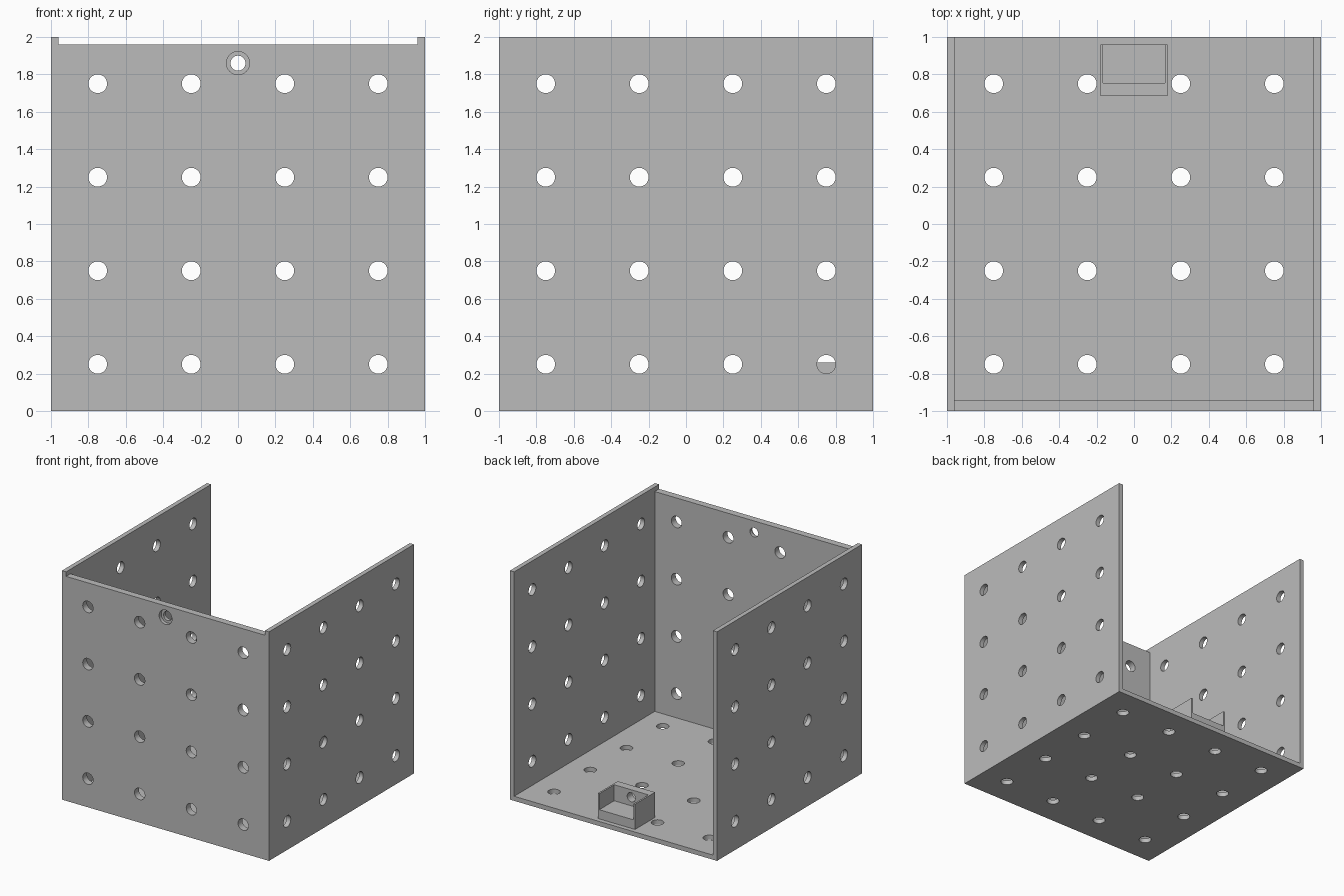
import bpy, bmesh, math
from mathutils import Matrix, Vector

cube = bpy.data.objects.get("Cube")
if cube:
    bpy.data.objects.remove(cube, do_unlink=True)

GREY = (0.5, 0.5, 0.5, 1)
mat = bpy.data.materials.new("plain grey")
mat.use_nodes = True
mat.diffuse_color = GREY
mat.node_tree.nodes["Principled BSDF"].inputs["Base Color"].default_value = GREY

HOLE_R = 0.05
GRID = (-0.75, -0.25, 0.25, 0.75)


def add_box(bm, lo, hi):
    lo, hi = Vector(lo), Vector(hi)
    bmesh.ops.create_cube(bm, size=1, matrix=Matrix.Translation((lo + hi) / 2) @ Matrix.Diagonal((*(hi - lo), 1)))


def add_drill(bm, start, end, radius):
    start, end = Vector(start), Vector(end)
    axis = end - start
    turn = axis.to_track_quat("Z", "Y").to_matrix().to_4x4()
    bmesh.ops.create_cone(bm, cap_ends=True, segments=48, radius1=radius, radius2=radius,
                          depth=axis.length, matrix=Matrix.Translation((start + end) / 2) @ turn)


def make_object(name, bm):
    mesh = bpy.data.meshes.new(name)
    bm.to_mesh(mesh)
    bm.free()
    mesh.materials.append(mat)
    obj = bpy.data.objects.new(name, mesh)
    bpy.context.collection.objects.link(obj)
    return obj


def make_box(name, lo, hi):
    bm = bmesh.new()
    add_box(bm, lo, hi)
    return make_object(name, bm)


def cut(target, bm):
    cutter = make_object("cutter", bm)
    cutter.hide_render = True
    mod = target.modifiers.new("cut", "BOOLEAN")
    mod.operation = "DIFFERENCE"
    mod.solver = "EXACT"
    mod.object = cutter
    bpy.context.view_layer.objects.active = target
    bpy.ops.object.modifier_apply(modifier=mod.name)
    bpy.data.objects.remove(cutter, do_unlink=True)


def smooth(obj):
    bpy.ops.object.select_all(action="DESELECT")
    obj.select_set(True)
    bpy.context.view_layer.objects.active = obj
    bpy.ops.object.shade_smooth_by_angle(angle=math.radians(30))


# Box shell: floor, two sides and a front, open at the back and top
shell = make_box("box_shell", (-1, -1, 0), (1, 1, 2))
bm = bmesh.new()
add_box(bm, (-0.96, -0.94, 0.04), (0.96, 1.2, 2.2))
cut(shell, bm)

# Lowered top edge of the front wall
bm = bmesh.new()
add_box(bm, (-0.96, -1.2, 1.96), (0.96, -0.8, 2.2))
cut(shell, bm)

# Four by four holes in every panel, and the screw hole
bm = bmesh.new()
for a in GRID:
    for b in GRID:
        add_drill(bm, (-1.1, a, b + 1), (1.1, a, b + 1), HOLE_R)
        add_drill(bm, (a, -1.1, b + 1), (a, -0.9, b + 1), HOLE_R)
        add_drill(bm, (a, b, -0.1), (a, b, 0.1), HOLE_R)
add_drill(bm, (0, -1.1, 1.86), (0, -0.9, 1.86), 0.04)
cut(shell, bm)

# Wider recess for the screw head
bm = bmesh.new()
add_drill(bm, (0, -1.1, 1.86), (0, -0.97, 1.86), 0.062)
cut(shell, bm)
smooth(shell)

# Small bracket on the floor, open to the back, with a screw hole
bracket = make_box("floor_bracket", (-0.18, 0.685, 0.04), (0.18, 0.96, 0.26))
bm = bmesh.new()
add_box(bm, (-0.165, 0.755, 0.12), (0.165, 1.2, 0.5))
cut(bracket, bm)
bm = bmesh.new()
add_drill(bm, (0, 0.6, 0.195), (0, 0.85, 0.195), 0.04)
cut(bracket, bm)
smooth(bracket)
